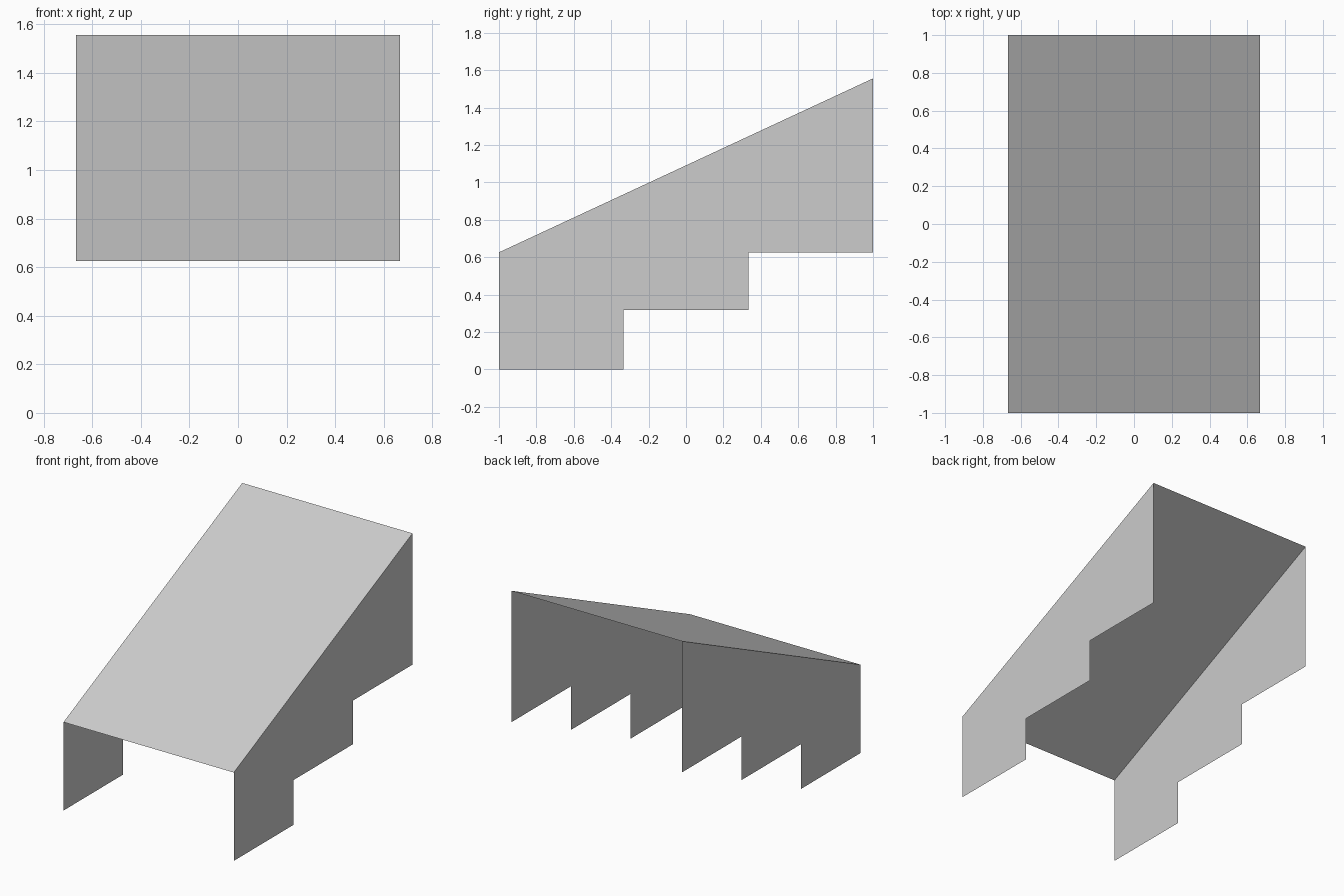
import bpy

cube = bpy.data.objects.get("Cube")
if cube:
    bpy.data.objects.remove(cube, do_unlink=True)

HALF_W, HALF_L = 0.667, 1.0
STEP_Y = HALF_L / 3
STEP_Z, EAVE_Z, TOP_Z = 0.317, 0.626, 1.556

grey = bpy.data.materials.new("light grey")
grey.use_nodes = True
colour = (0.604, 0.604, 0.604, 1)
grey.diffuse_color = colour
grey.node_tree.nodes["Principled BSDF"].inputs["Base Color"].default_value = colour


def sheet(name, points):
    """Make one thin flat panel from its outline."""
    mesh = bpy.data.meshes.new(name)
    mesh.from_pydata(points, [], [range(len(points))])
    mesh.materials.append(grey)
    obj = bpy.data.objects.new(name, mesh)
    bpy.context.collection.objects.link(obj)
    return obj


# Side walls: sloping top, stepped underside (y, z)
profile = [
    (-HALF_L, 0), (-STEP_Y, 0),
    (-STEP_Y, STEP_Z), (STEP_Y, STEP_Z),
    (STEP_Y, EAVE_Z), (HALF_L, EAVE_Z),
    (HALF_L, TOP_Z), (-HALF_L, EAVE_Z),
]
sheet("left_wall", [(HALF_W, y, z) for y, z in profile])
sheet("right_wall", [(-HALF_W, y, z) for y, z in reversed(profile)])

# Sloping roof, open at the front, back and underneath
sheet("sloped_roof", [
    (-HALF_W, -HALF_L, EAVE_Z), (HALF_W, -HALF_L, EAVE_Z),
    (HALF_W, HALF_L, TOP_Z), (-HALF_W, HALF_L, TOP_Z),
])
